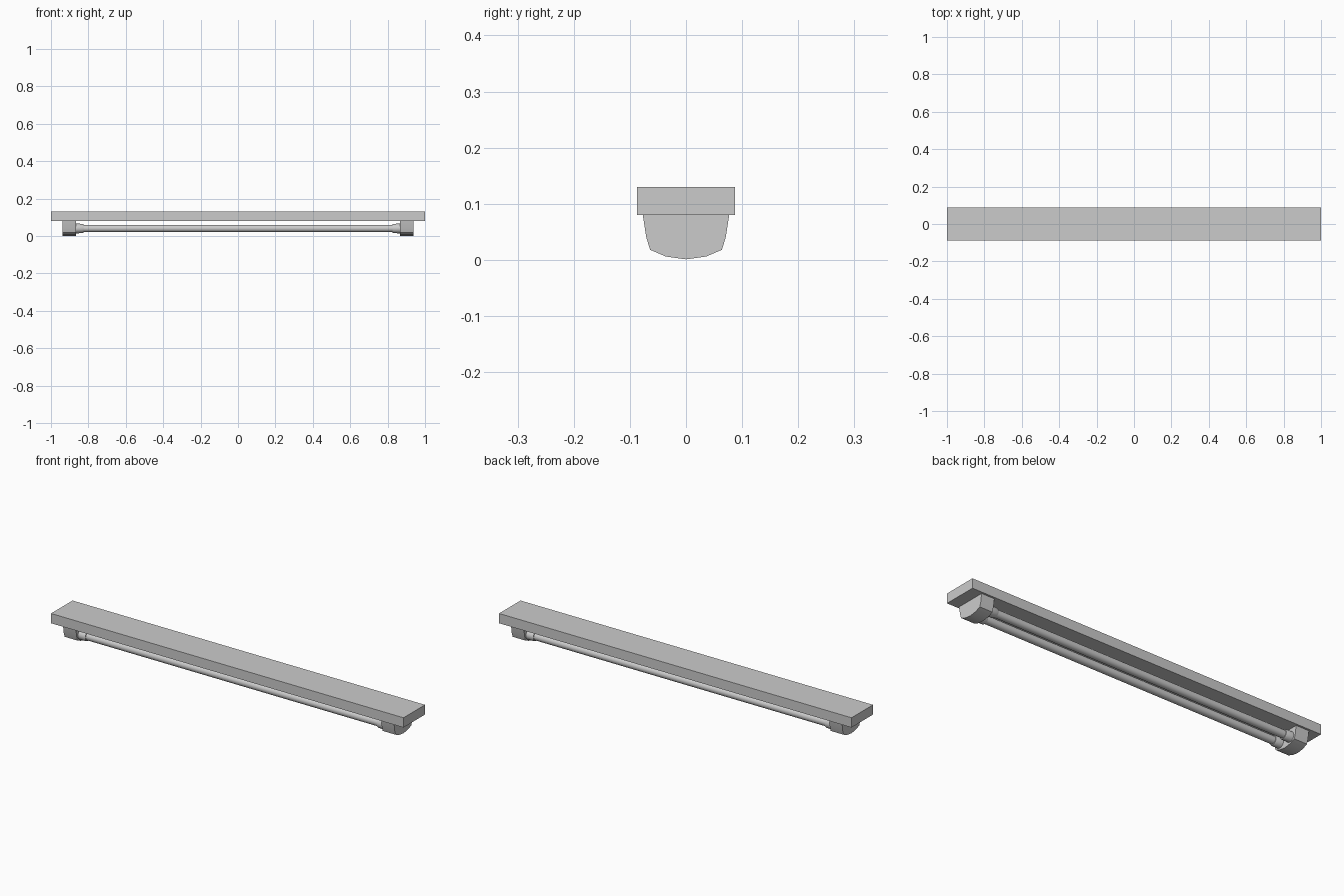
import bpy, bmesh, math
from mathutils import Matrix, Vector

cube = bpy.data.objects.get("Cube")
if cube:
    bpy.data.objects.remove(cube, do_unlink=True)

GREY = (0.6, 0.6, 0.6, 1)
mat = bpy.data.materials.new("light grey")
mat.use_nodes = True
mat.diffuse_color = GREY
mat.node_tree.nodes["Principled BSDF"].inputs["Base Color"].default_value = GREY


def finish(name, bm, smooth=True):
    """Turn a bmesh into a named, shaded object."""
    bmesh.ops.recalc_face_normals(bm, faces=bm.faces)
    mesh = bpy.data.meshes.new(name)
    bm.to_mesh(mesh)
    bm.free()
    mesh.materials.append(mat)
    obj = bpy.data.objects.new(name, mesh)
    bpy.context.collection.objects.link(obj)
    if smooth:
        bpy.ops.object.select_all(action="DESELECT")
        obj.select_set(True)
        bpy.context.view_layer.objects.active = obj
        bpy.ops.object.shade_smooth_by_angle(angle=math.radians(35))
    return obj


def lathe(name, profile, y, z, steps=24):
    """Revolve (x, radius) points about an axis parallel to x."""
    bm = bmesh.new()
    verts = [bm.verts.new((x, y, z + r)) for x, r in profile]
    edges = [bm.edges.new(pair) for pair in zip(verts, verts[1:])]
    bmesh.ops.spin(bm, geom=verts + edges, cent=(0, y, z), axis=(1, 0, 0),
                   angle=math.tau, steps=steps)
    bmesh.ops.remove_doubles(bm, verts=bm.verts, dist=0.0001)
    return finish(name, bm)


# Flat ceiling housing
bm = bmesh.new()
bmesh.ops.create_cube(bm, size=1, matrix=Matrix.Translation((0, 0, 0.105))
                      @ Matrix.Diagonal((2, 0.174, 0.05, 1)))
finish("housing", bm, smooth=False)

# Rounded end holders, extruded along x
half = [(0.077, 0.08), (0.071, 0.041), (0.064, 0.018), (0.036, 0.006)]
outline = half + [(0, 0.001)] + [(-y, z) for y, z in reversed(half)]
for side, label in ((1, "left"), (-1, "right")):
    bm = bmesh.new()
    face = bm.faces.new([bm.verts.new((side * 0.866, y, z)) for y, z in outline])
    ext = bmesh.ops.extrude_face_region(bm, geom=[face], use_keep_orig=True)
    moved = [v for v in ext["geom"] if isinstance(v, bmesh.types.BMVert)]
    bmesh.ops.translate(bm, verts=moved, vec=Vector((side * 0.073, 0, 0)))
    finish(label + "_end_holder", bm)

# Twin tubes with a collar at each end
collar = [(0.87, 0), (0.87, 0.026), (0.832, 0.025), (0.826, 0.023), (0.826, 0.0)]
for y, label in ((-0.035, "front"), (0.035, "back")):
    lathe(label + "_tube", [(-0.87, 0.0195), (0.87, 0.0195)], y, 0.04)
    for side, end in ((1, "left"), (-1, "right")):
        lathe(f"{label}_{end}_collar", [(side * x, r) for x, r in collar], y, 0.04)
